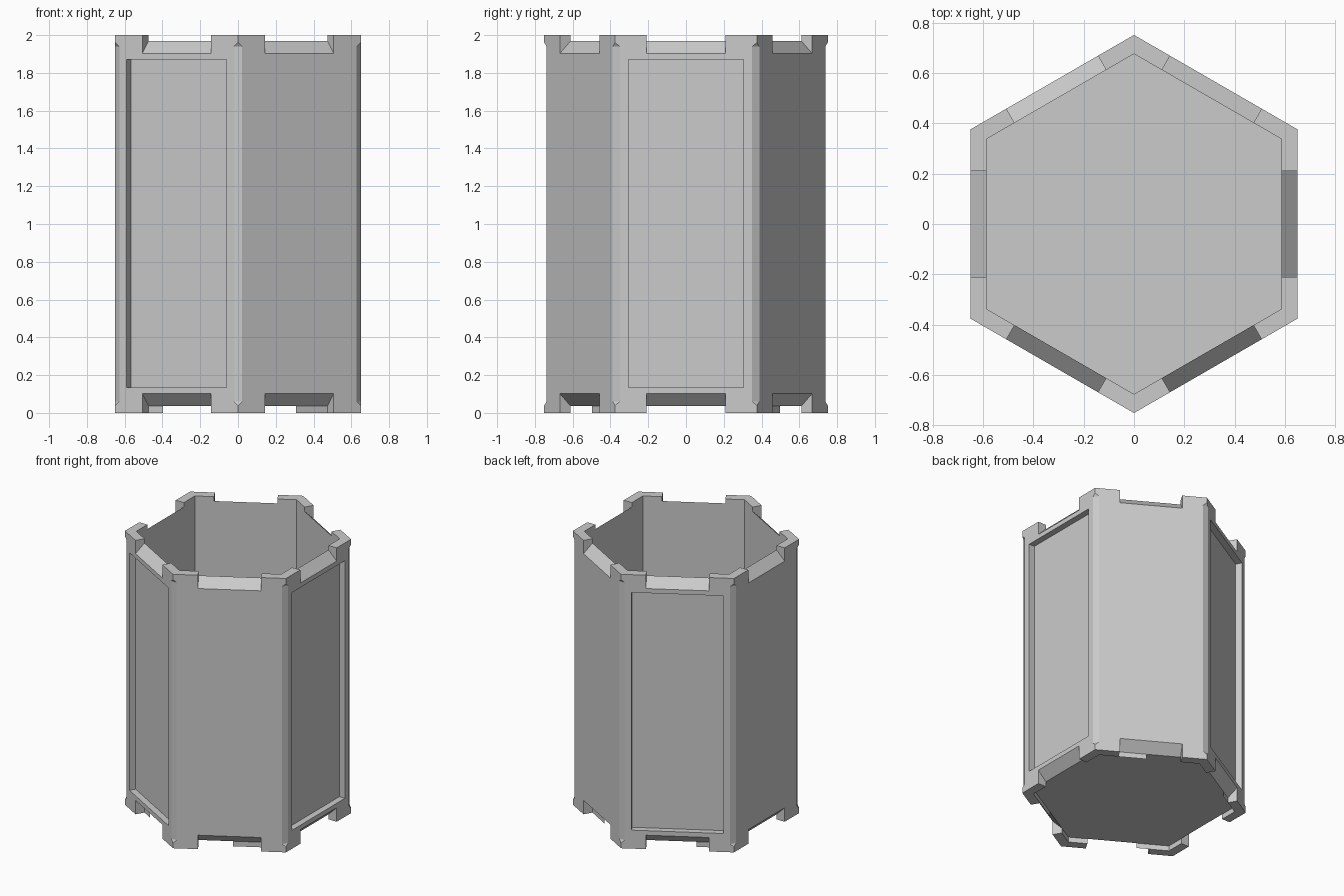
import bpy, bmesh
from math import radians, cos, sin, sqrt
from mathutils import Matrix

if "Cube" in bpy.data.objects:
    bpy.data.objects.remove(bpy.data.objects["Cube"])

APOTHEM = 0.65      # outer flat distance
INNER = 0.585       # inner flat distance


def hex_prism(bm, apothem, z0, z1):
    r = apothem * 2 / sqrt(3)
    ring = [(r * cos(radians(30 + 60 * k)), r * sin(radians(30 + 60 * k))) for k in range(6)]
    low = [bm.verts.new((x, y, z0)) for x, y in ring]
    high = [bm.verts.new((x, y, z1)) for x, y in ring]
    bm.faces.new(low)
    bm.faces.new(high)
    for k in range(6):
        j = (k + 1) % 6
        bm.faces.new((low[k], low[j], high[j], high[k]))


def radial_prism(bm, profile, half_width, angle):
    """Extrude an (r, z) profile sideways, then turn it about z."""
    rot = Matrix.Rotation(radians(angle), 4, 'Z')
    a = [bm.verts.new((r, -half_width, z)) for r, z in profile]
    b = [bm.verts.new((r, half_width, z)) for r, z in profile]
    bm.faces.new(a)
    bm.faces.new(b)
    n = len(profile)
    for i in range(n):
        j = (i + 1) % n
        bm.faces.new((a[i], a[j], b[j], b[i]))
    bmesh.ops.transform(bm, matrix=rot, verts=a + b)


def finish(bm, name):
    bmesh.ops.recalc_face_normals(bm, faces=bm.faces[:])
    mesh = bpy.data.meshes.new(name)
    bm.to_mesh(mesh)
    bm.free()
    obj = bpy.data.objects.new(name, mesh)
    bpy.context.collection.objects.link(obj)
    return obj


def cut(target, bm, name):
    cutter = finish(bm, name)
    cutter.hide_render = True
    mod = target.modifiers.new(name, 'BOOLEAN')
    mod.operation = 'DIFFERENCE'
    mod.solver = 'EXACT'
    mod.object = cutter
    bpy.context.view_layer.objects.active = target
    bpy.ops.object.modifier_apply(modifier=mod.name)
    bpy.data.objects.remove(cutter)


# Hexagonal body
bm = bmesh.new()
hex_prism(bm, APOTHEM, 0, 2)
body = finish(bm, "hexagonal_container")

# Open interior and shallow recess below the floor
bm = bmesh.new()
hex_prism(bm, INNER, 0.10, 2.2)
hex_prism(bm, INNER, -0.2, 0.037)
cut(body, bm, "cavity_cutter")

# Sloped notches in the top and bottom rims
top_notch = [(0.72, 1.833), (0.57, 1.983), (0.57, 2.2), (0.72, 2.2)]
bottom_notch = [(0.72, 0.172), (INNER, 0.037), (INNER, -0.2), (0.72, -0.2)]
bm = bmesh.new()
for k in range(6):
    radial_prism(bm, top_notch, 0.21, 60 * k)
    radial_prism(bm, bottom_notch, 0.21, 60 * k)
cut(body, bm, "notch_cutter")

# Recessed panels on alternate sides
panel = [(0.605, 0.135), (0.605, 1.87), (0.75, 1.87), (0.75, 0.135)]
bm = bmesh.new()
for k in range(3):
    radial_prism(bm, panel, 0.305, 120 * k)
cut(body, bm, "panel_cutter")

# Chamfered corners that stop short of the rims
corner = [(0.738, 0.06), (0.738, 1.94), (0.774, 2.0), (0.774, 0.0)]
bm = bmesh.new()
for k in range(6):
    radial_prism(bm, corner, 0.06, 30 + 60 * k)
cut(body, bm, "corner_cutter")
